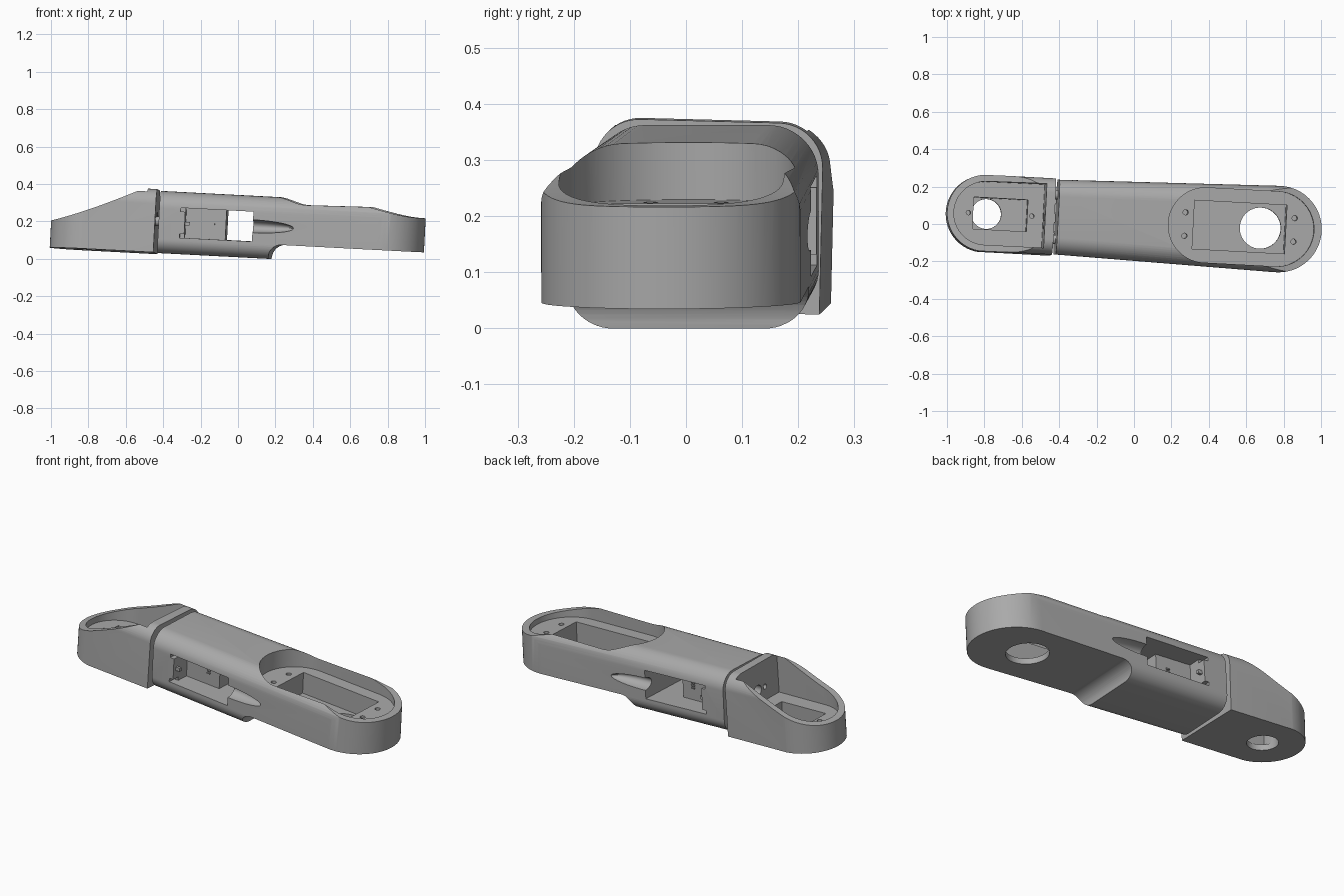
import bpy, bmesh, math
from mathutils import Matrix

if "Cube" in bpy.data.objects:
    bpy.data.objects.remove(bpy.data.objects["Cube"])

grey = bpy.data.materials.new("mid_grey")
grey.use_nodes = True
COLOUR = (0.4, 0.4, 0.4, 1)
grey.diffuse_color = COLOUR
grey.node_tree.nodes["Principled BSDF"].inputs["Base Color"].default_value = COLOUR


def arc(cx, cy, r, start, end, n=24):
    """Points along a circular arc, angles in degrees."""
    angles = [math.radians(start + (end - start) * i / n) for i in range(n + 1)]
    return [(cx + r * math.cos(a), cy + r * math.sin(a)) for a in angles]


def rect(x0, x1, y0, y1):
    return [(x0, y0), (x1, y0), (x1, y1), (x0, y1)]


def section(half, low, high, r_low, r_high):
    """Rounded box cross-section, square at the bottom when r_low is zero."""
    top = (arc(half - r_high, high - r_high, r_high, 0, 90, 12)
           + arc(r_high - half, high - r_high, r_high, 90, 180, 12))
    if not r_low:
        return top + [(-half, low), (half, low)]
    return (top + arc(r_low - half, low + r_low, r_low, 180, 270, 12)
            + arc(half - r_low, low + r_low, r_low, 270, 360, 12))


def prism(name, points, lo, hi, axis, taper=1):
    """Extrude a 2D outline along x, y or z, optionally widening its far end."""
    place = {"x": lambda a, b, h: (h, a, b),
             "y": lambda a, b, h: (a, h, b),
             "z": lambda a, b, h: (a, b, h)}[axis]
    bm = bmesh.new()
    near = [bm.verts.new(place(a, b, lo)) for a, b in points]
    far = [bm.verts.new(place(a * taper, b, hi)) for a, b in points]
    bm.faces.new(near)
    bm.faces.new(far[::-1])
    for i in range(len(points)):
        bm.faces.new((near[i], near[i - 1], far[i - 1], far[i]))
    bmesh.ops.recalc_face_normals(bm, faces=bm.faces)
    return finish(name, bm)


def finish(name, bm):
    mesh = bpy.data.meshes.new(name)
    bm.to_mesh(mesh)
    bm.free()
    mesh.materials.append(grey)
    obj = bpy.data.objects.new(name, mesh)
    bpy.context.collection.objects.link(obj)
    return obj


def combine(target, tool, operation="DIFFERENCE"):
    """Apply a boolean and discard the tool."""
    mod = target.modifiers.new("cut", "BOOLEAN")
    mod.operation, mod.object, mod.solver = operation, tool, "EXACT"
    bpy.context.view_layer.objects.active = target
    bpy.ops.object.modifier_apply(modifier=mod.name)
    bpy.data.objects.remove(tool)


def drill(target, a, b, r, lo, hi, axis="z", n=24):
    combine(target, prism("drill", arc(a, b, r, 0, 360, n)[:-1], lo, hi, axis))


# Large arm: tapered rounded body with a round, sloping end
arm = prism("main_arm", section(0.2, 0.01, 0.342, 0.075, 0.09), -0.415, 1.1, "x", 1.2)
outline = arc(0.77, 0, 0.231, -90, 90, 48) + [(-0.6, 0.231), (-0.6, -0.231)]
combine(arm, prism("plan", outline, -0.2, 0.6, "z"), "INTERSECT")
rim = []
for i in range(25):
    t = i / 24
    rim.append((0.5 + 0.48 * t, 0.3435 - 0.0735 * t * t * (3 - 2 * t)))
side = ([(-0.6, -0.02), (0.175, -0.02)] + arc(0.25, 0.018, 0.07, 180, 90, 12)
        + [(1.2, 0.088), (1.2, 0.27)] + rim[::-1] + [(-0.6, 0.3435)])
combine(arm, prism("side", side, -0.5, 0.5, "y"), "INTERSECT")

# Motor tray in the large end
tray = arc(0.76, 0, 0.2, -90, 90, 40) + arc(0.375, 0, 0.2, 90, 270, 40)
combine(arm, prism("tray", tray, 0.24, 0.6, "z"))
combine(arm, prism("motor_well", rect(0.315, 0.81, -0.13, 0.13), 0.12, 0.4, "z"))
drill(arm, 0.68, 0, 0.11, -0.1, 0.2, n=48)
for x in (0.27, 0.855):
    for y in (-0.063, 0.063):
        drill(arm, x, y, 0.014, 0.18, 0.4)

# Side windows, the opening between them and the cable scoops
combine(arm, prism("opening", rect(-0.06, 0.09, 0.098, 0.258), -0.5, 0.5, "y"))
for s in (-1, 1):
    lo, hi = sorted((s * 0.09, s * 0.5))
    combine(arm, prism("window", rect(-0.275, -0.055, 0.098, 0.258), lo, hi, "y"))
    lo, hi = sorted((s * 0.16, s * 0.5))
    for z in (0.098, 0.238):
        combine(arm, prism("notch", rect(-0.3, -0.27, z, z + 0.02), lo, hi, "y"))
    bm = bmesh.new()
    bmesh.ops.create_uvsphere(bm, u_segments=32, v_segments=16, radius=1)
    bm.transform(Matrix.Translation((0.08, s * 0.22, 0.18))
                 @ Matrix.Diagonal((0.23, 0.06, 0.035, 1)))
    combine(arm, finish("scoop", bm))

# Small end: cup with a rim that sweeps up to the joint
cup = prism("end_cup", section(0.204, 0.008, 0.348, 0, 0.08), -1.1, -0.435, "x")
outline = arc(-0.795, 0, 0.2055, 90, 270, 48) + [(-0.3, -0.2055), (-0.3, 0.2055)]
combine(cup, prism("plan", outline, -0.2, 0.6, "z"), "INTERSECT")
rim = [(-1 + 0.5 * i / 20, 0.153 + 0.1965 * (i / 20) ** 1.25) for i in range(21)]
side = [(-1.2, -0.1), (-0.3, -0.1), (-0.3, 0.3495)] + rim[::-1] + [(-1.2, 0.153)]
combine(cup, prism("side", side, -0.5, 0.5, "y"), "INTERSECT")
tray = arc(-0.795, 0, 0.17, 90, 270, 40) + [(-0.485, -0.172), (-0.485, 0.172)]
combine(cup, prism("tray", tray, 0.125, 0.6, "z"))
combine(cup, prism("motor_well", rect(-0.86, -0.57, -0.085, 0.085), 0.04, 0.3, "z"))
drill(cup, -0.785, 0, 0.08, -0.1, 0.1, n=48)
for x in (-0.885, -0.545):
    drill(cup, x, 0, 0.012, 0.08, 0.3)
for y, r in ((0, 0.03), (-0.06, 0.014), (0.06, 0.014)):
    drill(cup, y, 0.2, r, -0.6, -0.3, "x")

# Joint pegs across the gap and vent bars on the inner panels
details = []
for y in (-0.12, 0.12):
    details.append(prism("joint_peg", arc(y, 0.18, 0.025, 0, 360)[:-1], -0.45, -0.4, "x"))
for s in (-1, 1):
    lo, hi = sorted((s * 0.085, s * 0.097))
    for z in (0.162, 0.176, 0.19):
        details.append(prism("vent_bar", rect(-0.14, -0.12, z, z + 0.007), lo, hi, "y"))
    lo, hi = sorted((s * 0.17, s * 0.185))
    details.append(prism("window_tab", rect(-0.28, -0.25, 0.165, 0.185), lo, hi, "y"))

# Resting tilt of the whole link, with a slight twist at the small end
pose = (Matrix.Translation((-0.009, 0.015, -0.001))
        @ Matrix.Rotation(math.radians(-3.1), 4, "Z")
        @ Matrix.Rotation(math.radians(3), 4, "Y"))
twist = (Matrix.Translation((0, 0, 0.18)) @ Matrix.Rotation(math.radians(-1.5), 4, "X")
         @ Matrix.Translation((0, 0, -0.18)))
for obj in [arm, cup] + details:
    obj.data.transform(pose @ twist if obj == cup else pose)

bpy.ops.object.select_all(action="DESELECT")
for obj in (arm, cup):
    obj.select_set(True)
bpy.context.view_layer.objects.active = arm
bpy.ops.object.shade_smooth_by_angle(angle=math.radians(30))
